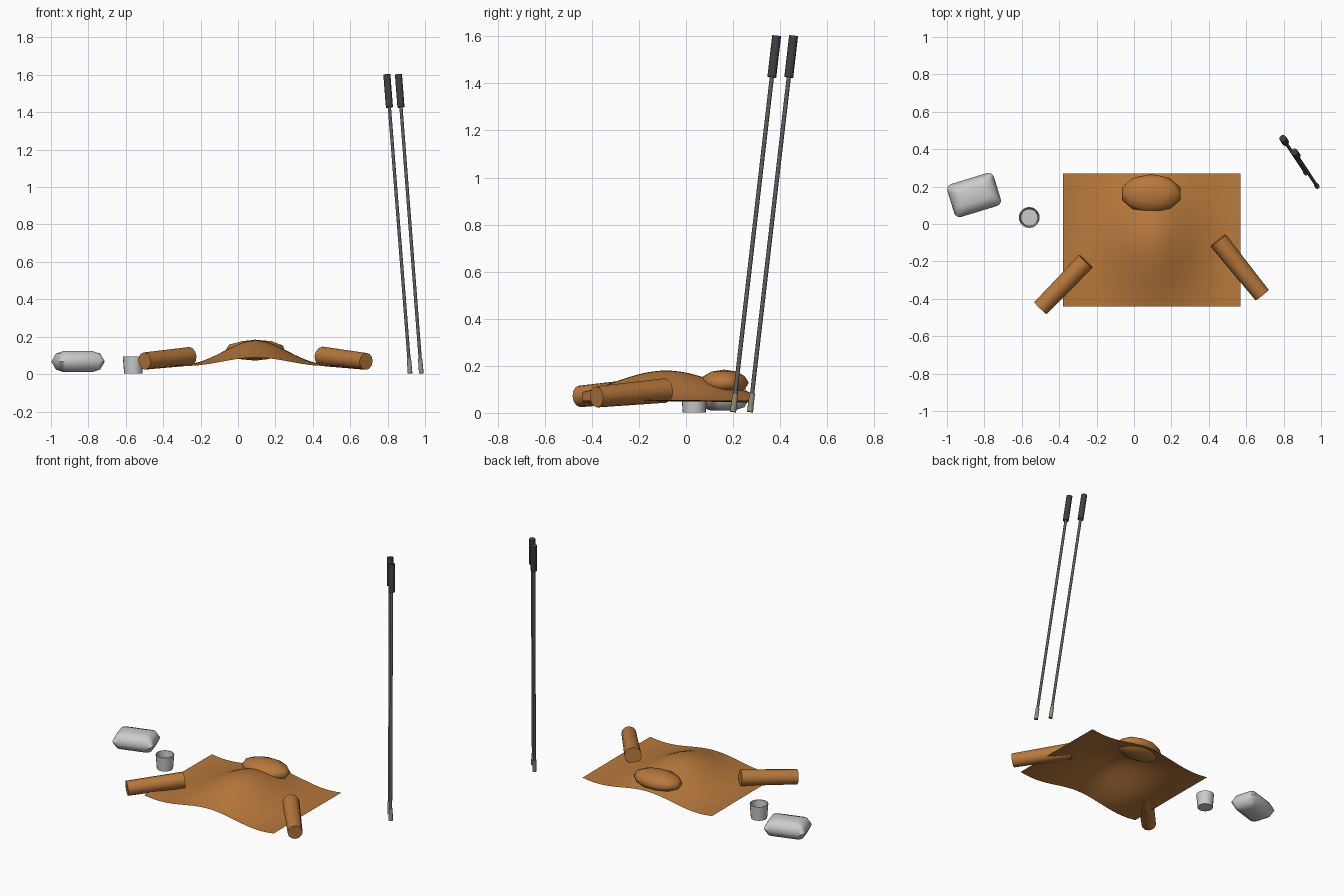
import bpy, bmesh, math
from mathutils import Vector

if "Cube" in bpy.data.objects:
    bpy.data.objects.remove(bpy.data.objects["Cube"])


def material(name, rgb):
    m = bpy.data.materials.new(name)
    m.diffuse_color = (*rgb, 1)
    m.use_nodes = True
    m.node_tree.nodes["Principled BSDF"].inputs["Base Color"].default_value = m.diffuse_color
    return m


BROWN = material("brown_cloth", (0.48, 0.19, 0.045))
SHAFT = material("dark_metal", (0.11, 0.11, 0.12))
GRIP = material("black_foam", (0.05, 0.05, 0.05))
TIP = material("tan_tip", (0.30, 0.27, 0.19))


def finish(name, bm, mat=None, angle=40):
    bmesh.ops.recalc_face_normals(bm, faces=bm.faces)
    me = bpy.data.meshes.new(name)
    bm.to_mesh(me)
    bm.free()
    ob = bpy.data.objects.new(name, me)
    bpy.context.collection.objects.link(ob)
    if mat:
        me.materials.append(mat)
    bpy.ops.object.select_all(action='DESELECT')
    ob.select_set(True)
    bpy.context.view_layer.objects.active = ob
    bpy.ops.object.shade_smooth_by_angle(angle=math.radians(angle))
    return ob


def rod(name, a, b, r1, r2, sides, mat):
    """Tapered cylinder from point a to point b."""
    a, b = Vector(a), Vector(b)
    bm = bmesh.new()
    bmesh.ops.create_cone(bm, cap_ends=True, segments=sides, radius1=r1,
                          radius2=r2, depth=(b - a).length)
    q = (b - a).to_track_quat('Z', 'Y')
    for v in bm.verts:
        v.co = q @ v.co + (a + b) / 2
    return finish(name, bm, mat)


def lathe_rings(bm, rings):
    """Bridge a list of equally sized point rings."""
    rows = [[bm.verts.new(p) for p in ring] for ring in rings]
    n = len(rows[0])
    for lo, hi in zip(rows, rows[1:]):
        for i in range(n):
            bm.faces.new((lo[i], lo[(i + 1) % n], hi[(i + 1) % n], hi[i]))
    return rows


# Jacket body: a draped sheet with a hump in the middle
bm = bmesh.new()
bmesh.ops.create_grid(bm, x_segments=32, y_segments=24, size=1)
for v in bm.verts:
    dx, dy = v.co.x * 0.475, v.co.y * 0.355
    hump = 0.128 * math.exp(-dx * dx / 0.055 - dy * dy / 0.1)
    dip = 0.012 * math.sin(math.pi * v.co.x ** 2)
    v.co = (0.095 + dx, -0.085 + dy, 0.052 + hump - dip)
finish("jacket_body", bm, BROWN)

# Hood: flattened low-poly ball
bm = bmesh.new()
bmesh.ops.create_icosphere(bm, subdivisions=2, radius=1)
for v in bm.verts:
    v.co = (0.092 + 0.165 * v.co.x, 0.162 + 0.105 * v.co.y, 0.128 + 0.056 * v.co.z)
finish("jacket_hood", bm, BROWN, 60)

# Sleeves
rod("left_sleeve", (-0.50, -0.45, 0.070), (-0.258, -0.20, 0.095), 0.046, 0.05, 12, BROWN)
rod("right_sleeve", (0.685, -0.38, 0.068), (0.45, -0.088, 0.095), 0.045, 0.052, 12, BROWN)

# Cup: tapered, open at the top, with a thin wall
bm = bmesh.new()
profile = [(0.049, 0.002), (0.056, 0.095), (0.051, 0.095), (0.045, 0.008)]
rows = lathe_rings(bm, [[(-0.56 + r * math.cos(k * math.tau / 20),
                          0.035 + r * math.sin(k * math.tau / 20), z)
                         for k in range(20)] for r, z in profile])
bm.faces.new(rows[0])
bm.faces.new(rows[-1])
finish("cup", bm)

# Pouch: rounded rectangle, widest at mid height
corner = 0.03
hx, hy, turn = 0.130, 0.092, math.radians(17)


def pouch_ring(inset, z):
    pts = []
    for c, (sx, sy) in enumerate([(1, 1), (-1, 1), (-1, -1), (1, -1)]):
        for k in range(4):
            a = (c + k / 3) * math.pi / 2
            x = sx * (hx - inset - corner) + corner * math.cos(a)
            y = sy * (hy - inset - corner) + corner * math.sin(a)
            pts.append((-0.855 + x * math.cos(turn) - y * math.sin(turn),
                        0.155 + x * math.sin(turn) + y * math.cos(turn), z))
    return pts


bm = bmesh.new()
rows = lathe_rings(bm, [pouch_ring(i, z) for i, z in
                        [(0.055, 0.010), (0.020, 0.024), (0, 0.067),
                         (0.020, 0.110), (0.055, 0.124)]])
bm.faces.new(rows[0])
bm.faces.new(rows[-1])
finish("pouch", bm, None, 50)

# Pair of leaning trekking poles
for side, base, top in [("front", (0.98, 0.20, 0.004), (0.858, 0.385, 1.602)),
                        ("back", (0.92, 0.272, 0.004), (0.796, 0.457, 1.602))]:
    b, t = Vector(base), Vector(top)
    rod(side + "_pole_shaft", b.lerp(t, 0.02), b.lerp(t, 0.95), 0.009, 0.009, 10, SHAFT)
    rod(side + "_pole_grip", b.lerp(t, 0.89), t, 0.019, 0.019, 12, GRIP)
    rod(side + "_pole_tip", b, b.lerp(t, 0.048), 0.013, 0.012, 10, TIP)
